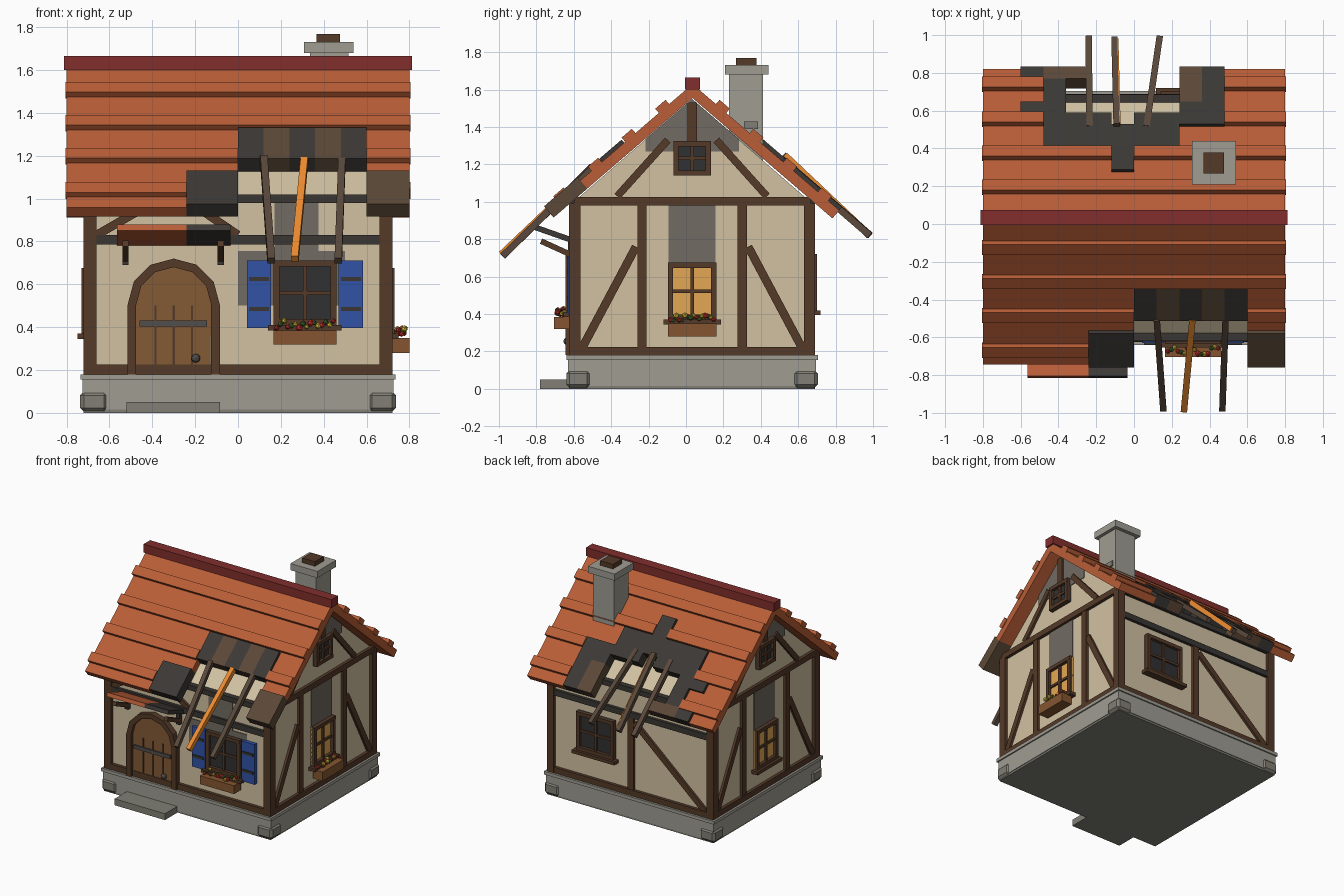
import bpy, bmesh, math, random
from mathutils import Vector, Matrix

if "Cube" in bpy.data.objects:
    bpy.data.objects.remove(bpy.data.objects["Cube"])

random.seed(4)
COL = dict(roof=(184, 94, 58), cap=(128, 50, 48), char=(62, 59, 56), scorch=(92, 74, 58),
           plaster=(208, 192, 160), wood=(84, 60, 44), burnt=(60, 57, 54), stone=(158, 155, 145),
           slab=(128, 126, 116), door=(130, 90, 56), iron=(82, 80, 78), pane=(52, 52, 54),
           glow=(226, 166, 84), blue=(52, 84, 165), ember=(238, 140, 52), soot=(112, 106, 98),
           box=(132, 86, 52), red=(205, 50, 50), yellow=(220, 190, 60), green=(70, 110, 50),
           eaves=(110, 48, 34), rafter=(90, 74, 62))


def mat(key):
    m = bpy.data.materials.get(key)
    if not m:
        m = bpy.data.materials.new(key)
        m.diffuse_color = [(c / 255) ** 2.2 for c in COL[key]] + [1]
        m.use_nodes = True
        m.node_tree.nodes["Principled BSDF"].inputs["Base Color"].default_value = m.diffuse_color
    return m


def finish(name, bm, key):
    bmesh.ops.recalc_face_normals(bm, faces=bm.faces)
    me = bpy.data.meshes.new(name)
    bm.to_mesh(me)
    bm.free()
    me.materials.append(mat(key))
    ob = bpy.data.objects.new(name, me)
    bpy.context.collection.objects.link(ob)
    return ob


def beam(name, p, q, w, t, n, key):
    """Box from p to q, t thick along n, w wide across."""
    p, q = Vector(p), Vector(q)
    d = (q - p).normalized()
    side = Vector(n).cross(d).normalized()
    n = d.cross(side)
    M = Matrix((d * (q - p).length, side * w, n * t)).transposed().to_4x4()
    M.translation = (p + q) / 2
    bm = bmesh.new()
    bmesh.ops.create_cube(bm, size=1, matrix=M)
    return finish(name, bm, key)


def box(name, x0, x1, y0, y1, z0, z1, key):
    ym, zm = (y0 + y1) / 2, (z0 + z1) / 2
    return beam(name, (x0, ym, zm), (x1, ym, zm), y1 - y0, z1 - z0, (0, 0, 1), key)


# wall frames: u along the wall, v up, w outward
WALL = dict(front=lambda u, v, w: Vector((u, -.60 - w, v)), back=lambda u, v, w: Vector((u, .665 + w, v)),
            right=lambda u, v, w: Vector((.695 + w, u, v)), left=lambda u, v, w: Vector((-.695 - w, u, v)))


def wbeam(name, wall, a, b, wid, w0, w1, key):
    f, w = WALL[wall], (w0 + w1) / 2
    return beam(name, f(*a, w), f(*b, w), wid, w1 - w0, f(0, 0, 1) - f(0, 0, 0), key)


def wbox(name, wall, u0, u1, v0, v1, w0, w1, key):
    vm = (v0 + v1) / 2
    return wbeam(name, wall, (u0, vm), (u1, vm), v1 - v0, w0, w1, key)


def prism(name, wall, pts, w0, w1, key):
    f, bm = WALL[wall], bmesh.new()
    face = bm.faces.new([bm.verts.new(f(u, v, w0)) for u, v in pts])
    ext = bmesh.ops.extrude_face_region(bm, geom=[face])
    bmesh.ops.translate(bm, vec=f(0, 0, w1) - f(0, 0, w0),
                        verts=[g for g in ext['geom'] if isinstance(g, bmesh.types.BMVert)])
    return finish(name, bm, key)


def window(wall, u0, u1, v0, v1, glass, f=.028, sill=True):
    wbox('window_glass', wall, u0, u1, v0, v1, -.01, .012, glass)
    for u in (u0, u1 - f):
        wbox('window_jamb', wall, u, u + f, v0, v1, -.01, .035, 'wood')
    for v in (v0, v1 - f):
        wbox('window_rail', wall, u0, u1, v, v + f, -.01, .036, 'wood')
    um, vm = (u0 + u1) / 2, (v0 + v1) / 2
    wbox('window_mullion', wall, um - .009, um + .009, v0, v1, 0, .025, 'wood')
    wbox('window_bar', wall, u0, u1, vm - .009, vm + .009, 0, .024, 'wood')
    if sill:
        wbox('window_sill', wall, u0 - .024, u1 + .024, v0 - .025, v0, -.01, .055, 'wood')


def flower_box(wall, u0, u1, v0, v1):
    wbox('flower_box', wall, u0, u1, v0, v1, .02, .105, 'box')
    for i in range(16):
        u = u0 + .015 + (u1 - u0 - .03) * i / 15
        bm = bmesh.new()
        p = WALL[wall](u, v1 + random.uniform(.01, .045), random.uniform(.045, .09))
        bmesh.ops.create_icosphere(bm, subdivisions=1, radius=random.uniform(.012, .018), matrix=Matrix.Translation(p))
        finish('flower', bm, ('red', 'green', 'yellow')[i % 3])


# foundation
box('foundation', -.725, .725, -.63, .695, .015, .16, 'stone')
box('foundation_base', -.72, .72, -.625, .69, 0, .016, 'slab')
box('foundation_ledge', -.735, .735, -.64, .705, .155, .18, 'stone')
box('door_step', -.52, -.085, -.78, -.62, 0, .05, 'slab')
for x in (-.672, .672):
    for y in (-.575, .64):
        b = box('corner_stone', x - .065, x + .065, y - .065, y + .065, .005, .1, 'slab').modifiers.new('bevel', 'BEVEL')
        b.width, b.segments = .018, 1

# solid gabled body
prism('plaster_body', 'right', [(-.6, .17), (.665, .17), (.665, 1.0), (.0325, 1.55), (-.6, 1.0)], -1.39, 0, 'plaster')

# timber frame: corners and long walls
for x in (-.69, .69):
    for y in (-.595, .66):
        box('corner_post', x - .03, x + .03, y - .03, y + .03, .18, .995, 'wood')
for wall in ('front', 'back'):
    wbox('sill_beam', wall, -.67, .67, .18, .225, -.02, .024, 'wood')
    wbox('middle_beam', wall, -.67, .67, .785, .83, -.02, .022, 'burnt')
    wbox('top_plate', wall, -.67, .67, .98, 1.02, -.03, .02, 'burnt')
wbeam('front_brace', 'front', (-.66, .83), (-.40, .98), .04, -.01, .018, 'wood')
wbeam('front_brace', 'front', (.0, .83), (-.22, .98), .04, -.01, .018, 'wood')
wbox('back_post', 'back', -.025, .025, .2, .8, -.02, .02, 'wood')
wbeam('back_brace', 'back', (-.03, .75), (-.64, .22), .045, -.01, .018, 'wood')

# gable ends
C = .0325
for wall in ('right', 'left'):
    wbox('gable_sill_beam', wall, -.57, .64, .18, .225, -.02, .024, 'wood')
    wbox('gable_tie_beam', wall, -.6, .665, .98, 1.025, -.02, .024, 'wood')
    wbox('king_post', wall, C - .025, C + .025, 1.3, 1.53, -.02, .02, 'wood')
    for s in (-1, 1):
        wbox('gable_post', wall, C + s * .268 - .025, C + s * .268 + .025, .2, 1, -.02, .02, 'wood')
        wbeam('gable_brace', wall, (C + s * .59, .215), (C + s * .30, .76), .045, -.01, .018, 'wood')
        wbeam('upper_brace', wall, (C + s * .40, 1.03), (C + s * .13, 1.33), .04, -.01, .018, 'wood')
    wbox('soot_panel', wall, C - .125, C + .125, .66, .98, -.01, .006, 'soot')
    prism('gable_soot', wall, [(C - .25, 1.27), (C + .25, 1.27), (C + .25, 1.335), (C, 1.55), (C - .25, 1.335)], -.01, .006, 'soot')
    window(wall, C - .1, C + .1, 1.14, 1.325, 'pane', sill=False)
    window(wall, C - .13, C + .13, .37, .675, 'glow')
flower_box('right', C - .13, C + .13, .28, .35)

# front and back windows, shutters, soot
window('front', .165, .46, .41, .71, 'pane')
window('back', .14, .46, .42, .72, 'pane')
flower_box('front', .165, .46, .32, .385)
for u in (.042, .47):
    wbox('shutter', 'front', u, u + .113, .397, .71, 0, .03, 'blue')
    for v in (.475, .615):
        wbox('shutter_hinge', 'front', u + .01, u + .103, v, v + .02, .02, .037, 'burnt')
wbox('front_soot_lower', 'front', 0, .5, .5, .755, -.01, .006, 'soot')
wbox('front_soot_upper', 'front', .17, .375, .75, .985, -.01, .006, 'soot')

# arched door
def arch(r):
    return [(-.3 + r * math.cos(math.pi * i / 6), .505 + r * math.sin(math.pi * i / 6)) for i in range(7)]
prism('door_panel', 'front', [(-.13, .18)] + arch(.175) + [(-.475, .18)], -.01, .02, 'door')
prism('door_frame', 'front', [(-.085, .18)] + arch(.215) + [(-.515, .18), (-.475, .18)] + arch(.175)[::-1] + [(-.125, .18)], -.01, .045, 'wood')
for u in (-.385, -.3, -.215):
    wbox('door_groove', 'front', u - .005, u + .005, .225, .5, .01, .025, 'wood')
wbox('door_strap', 'front', -.46, -.145, .403, .43, .01, .032, 'iron')
bm = bmesh.new()
bmesh.ops.create_icosphere(bm, subdivisions=2, radius=.021, matrix=Matrix.Translation((-.197, -.635, .255)))
finish('door_knob', bm, 'iron')

# sagging door canopy
for x0, x1, k in ((-.565, -.24, 'roof'), (-.24, -.035, 'char')):
    xm = (x0 + x1) / 2
    beam('canopy', (xm, -.61, .795), (xm, -.81, .865), x1 - x0, .03, (0, 0, 1), k)
for x in (-.525, -.08):
    beam('canopy_bracket', (x, -.61, .715), (x, -.775, .79), .03, .03, (0, 0, 1), 'wood')
    wbox('canopy_post', 'front', x - .015, x + .015, .69, .8, 0, .03, 'burnt')

# roof: rows of cells, r tile, c/b burnt, h hole
XE = [-.8] + [-.72 + .12 * i for i in range(13)] + [.8]
ROWS = {-1: [(0, .365, 'r' * 14), (.365, .535, 'rrrrrrrcbcbcrr'), (.535, .6, 'rrrrrrrhhhhhrr'),
             (.6, .78, 'rrrrrcchhhhhbb')],
        1: [(0, .24, 'r' * 14), (.24, .365, 'rrrrrrcrrrrrrr'), (.365, .48, 'rrrccccccrrrrr'),
            (.48, .54, 'rrrccchccccrrr'), (.54, .6, 'rrcchhhhhccrrr'), (.6, .72, 'rrrchhhhhbcrrr'),
            (.72, .785, 'rrcbbhhhhbcrrr')]}
A = math.atan(.86)
KEY = dict(r='roof', c='char', b='scorch')


def slope_box(name, s, x0, x1, d0, d1, h0, h1, key):
    n = Vector((0, s * math.sin(A), math.cos(A)))
    P = lambda d: Vector(((x0 + x1) / 2, .035 + s * d, 1.63 - d * math.tan(A))) + n * (h0 + h1) / 2
    beam(name, P(d0), P(d1), x1 - x0, h1 - h0, n, key)


def runs(row):
    i = 0
    while i < 14:
        j = i
        while j < 14 and row[j] == row[i]:
            j += 1
        yield row[i], XE[i], XE[j]
        i = j


for s, rows in ROWS.items():
    for d0, d1, row in rows:
        for c, x0, x1 in runs(row):
            if c != 'h':
                slope_box('roof_tiles', s, x0, x1, d0, d1, -.057, 0 if c == 'r' else .022, KEY[c])
    for d in (.155, .335, .515, .7):
        row = next(r for a, b, r in rows if a <= d < b)
        for c, x0, x1 in runs(row):
            if c == 'r':
                e = [x + math.copysign(.005, x) if abs(x) > .79 else x for x in (x0, x1)]
                slope_box('tile_course', s, *e, d - .03, d + .025, -.01, .03, 'roof')
box('ridge_cap', -.812, .812, -.005, .075, 1.6, 1.665, 'cap')

# fallen rafters
for p, q, k in (((.12, -.5, 1.19), (.155, -.98, .71), 'rafter'), ((.31, -.5, 1.18), (.265, -.985, .72), 'ember'),
                ((.485, -.5, 1.18), (.468, -.98, .71), 'rafter'), ((-.235, .51, 1.23), (-.24, .985, .82), 'rafter'),
                ((-.092, .52, 1.25), (-.103, .98, .82), 'rafter'), ((.065, .51, 1.23), (.135, .985, .82), 'rafter')):
    beam('fallen_rafter', p, q, .034, .036, (0, 0, 1), k)
beam('glowing_edge', (-.074, .53, 1.25), (-.085, .97, .835), .006, .032, (0, 0, 1), 'ember')

# chimney
box('chimney_shaft', .335, .515, .23, .412, 1.2, 1.69, 'stone')
box('chimney_cap', .308, .54, .208, .44, 1.68, 1.732, 'stone')
box('chimney_pot', .367, .477, .268, .378, 1.72, 1.768, 'wood')
box('chimney_stone', .5, .525, .31, .385, 1.39, 1.43, 'slab')
